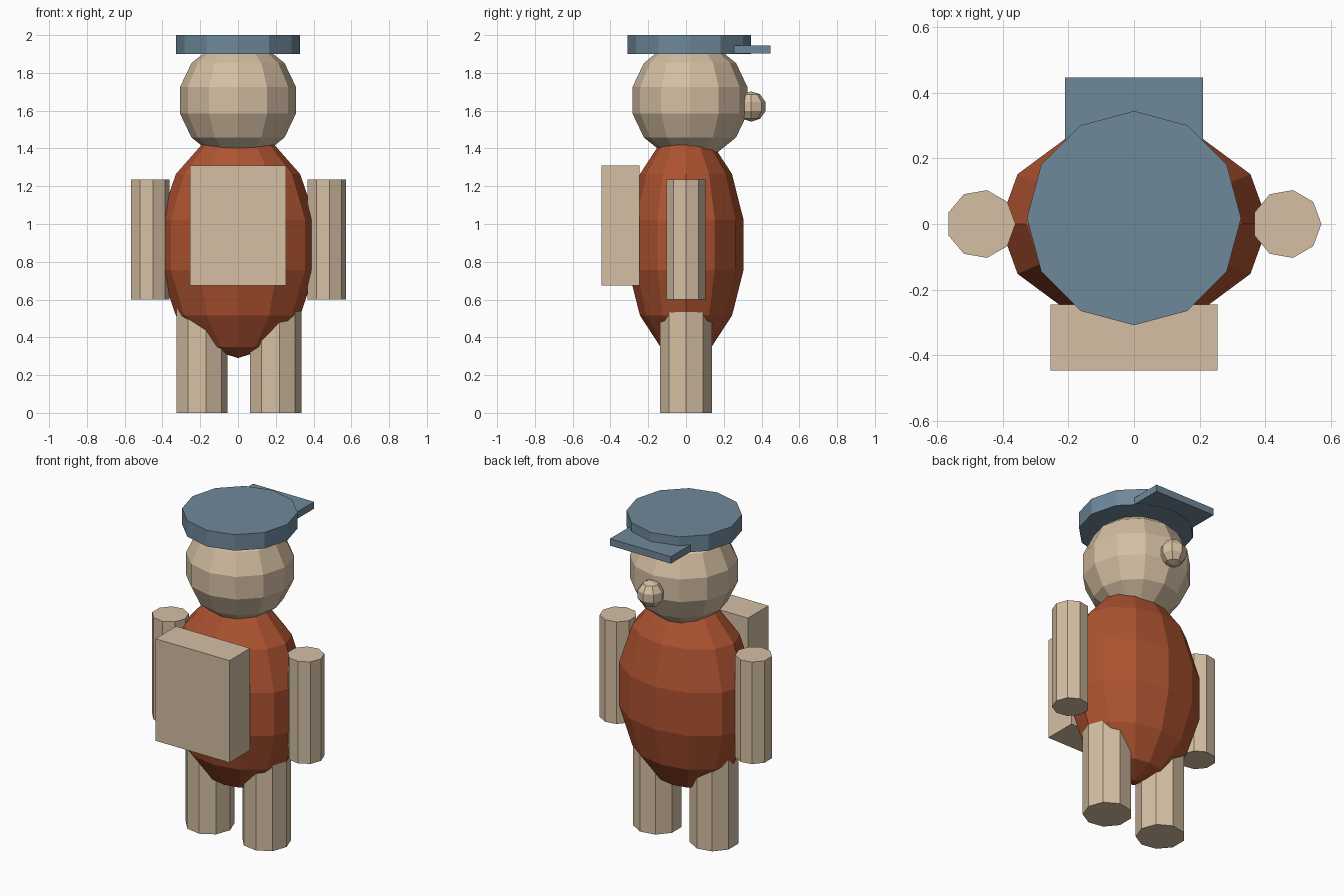
import bpy, bmesh, math
from mathutils import Matrix

if "Cube" in bpy.data.objects:
    bpy.data.objects.remove(bpy.data.objects["Cube"])


def material(name, rgb):
    m = bpy.data.materials.new(name)
    m.diffuse_color = [((c / 255 + 0.055) / 1.055) ** 2.4 for c in rgb] + [1]
    m.use_nodes = True
    m.node_tree.nodes["Principled BSDF"].inputs["Base Color"].default_value = m.diffuse_color
    return m


TAN = material("tan", (213, 191, 163))
RUST = material("rust red", (174, 83, 49))
BLUE = material("slate blue", (111, 136, 154))


def finish(name, bm, mat):
    bmesh.ops.recalc_face_normals(bm, faces=bm.faces)
    me = bpy.data.meshes.new(name)
    bm.to_mesh(me)
    bm.free()
    me.materials.append(mat)
    ob = bpy.data.objects.new(name, me)
    bpy.context.collection.objects.link(ob)
    return ob


def ball(name, mat, centre, radii, sides, bands):
    bm = bmesh.new()
    bmesh.ops.create_uvsphere(bm, u_segments=sides, v_segments=bands, radius=1)
    bm.transform(Matrix.Translation(centre) @ Matrix.Diagonal((*radii, 1)))
    return finish(name, bm, mat)


def prism(name, mat, x, y, z0, z1, r, sides):
    # upright cylinder with one corner pointing to +x
    bm = bmesh.new()
    ring = [bm.verts.new((x + r * math.cos(a), y + r * math.sin(a), z0))
            for a in (math.tau * i / sides for i in range(sides))]
    base = bm.faces.new(ring)
    top = bmesh.ops.extrude_face_region(bm, geom=[base], use_keep_orig=True)["geom"]
    bmesh.ops.translate(bm, vec=(0, 0, z1 - z0),
                        verts=[v for v in top if isinstance(v, bmesh.types.BMVert)])
    return finish(name, bm, mat)


def box(name, mat, lo, hi):
    bm = bmesh.new()
    bmesh.ops.create_cube(bm, size=1)
    bm.transform(Matrix.Translation([(a + b) / 2 for a, b in zip(lo, hi)])
                 @ Matrix.Diagonal([b - a for a, b in zip(lo, hi)] + [1]))
    return finish(name, bm, mat)


# Torso, head and nose
ball("body", RUST, (0, 0, 0.89), (0.421, 0.312, 0.6), 12, 7)
ball("head", TAN, (0, 0.021, 1.655), (0.315, 0.312, 0.316), 12, 7)
ball("nose", TAN, (0, 0.345, 1.622), (0.08, 0.08, 0.08), 8, 5)

# Limbs
for side, s in (("left", -1), ("right", 1)):
    prism(side + "_arm", TAN, s * 0.467, 0, 0.6, 1.235, 0.105, 9)
    prism(side + "_leg", TAN, s * 0.195, 0, 0, 0.6, 0.14, 9)

# Cap with its visor
prism("cap", BLUE, 0, 0.018, 1.9, 2.0, 0.327, 12)
box("visor", BLUE, (-0.21, 0.2, 1.902), (0.21, 0.448, 1.945))

# Backpack
box("backpack", TAN, (-0.255, -0.448, 0.675), (0.255, -0.245, 1.31))
